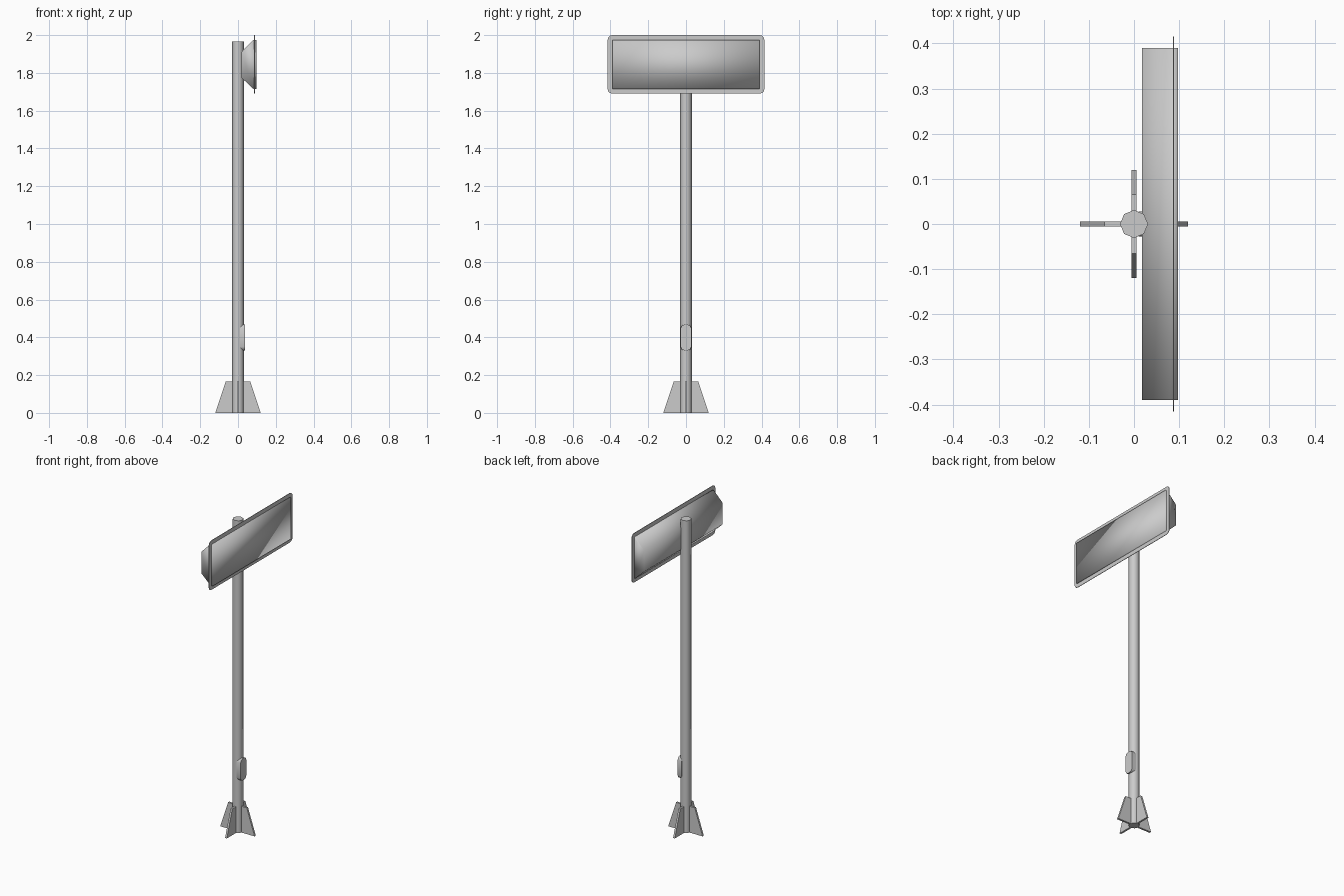
import bpy, bmesh, math

if "Cube" in bpy.data.objects:
    bpy.data.objects.remove(bpy.data.objects["Cube"], do_unlink=True)

grey = bpy.data.materials.new("grey_metal")
grey.use_nodes = True
colour = (0.6, 0.6, 0.6, 1)
grey.diffuse_color = colour
grey.node_tree.nodes["Principled BSDF"].inputs["Base Color"].default_value = colour


def prism(name, outline, axis, smooth=False, angle=None):
    """Extrude a closed outline by the vector axis."""
    bm = bmesh.new()
    face = bm.faces.new([bm.verts.new(p) for p in outline])
    new = bmesh.ops.extrude_face_region(bm, geom=[face])["geom"]
    bmesh.ops.translate(bm, vec=axis, verts=[g for g in new if isinstance(g, bmesh.types.BMVert)])
    bmesh.ops.recalc_face_normals(bm, faces=bm.faces)
    mesh = bpy.data.meshes.new(name)
    bm.to_mesh(mesh)
    bm.free()
    mesh.materials.append(grey)
    obj = bpy.data.objects.new(name, mesh)
    bpy.context.collection.objects.link(obj)
    if smooth:
        mesh.shade_smooth()
    if angle:
        bpy.ops.object.select_all(action="DESELECT")
        obj.select_set(True)
        bpy.context.view_layer.objects.active = obj
        bpy.ops.object.shade_smooth_by_angle(angle=math.radians(angle))
    return obj


def rounded(x, half_y, low, high, radius, steps):
    """Rounded rectangle facing +x."""
    points = []
    for quarter, (sy, sz) in enumerate(((1, 1), (-1, 1), (-1, -1), (1, -1))):
        cy = sy * (half_y - radius)
        cz = high - radius if sz > 0 else low + radius
        for i in range(steps + 1):
            a = math.pi / 2 * (quarter + i / steps)
            points.append((x, cy + radius * math.cos(a), cz + radius * math.sin(a)))
    return points


# Octagonal pole
octagon = [(0.031 * math.cos(i * math.pi / 4), 0.031 * math.sin(i * math.pi / 4), 0) for i in range(8)]
prism("pole", octagon, (0, 0, 1.965), angle=50)

# Four base fins
for i, side in enumerate(("left", "back", "right", "front")):
    fin = [(0.015, -0.006, 0), (0.12, -0.006, 0), (0.065, -0.006, 0.165), (0.015, -0.006, 0.165)]
    prism("base_fin_" + side, fin, (0, 0.012, 0)).rotation_euler.z = i * math.pi / 2

# Access hatch on the pole
prism("access_hatch", rounded(0.01, 0.028, 0.33, 0.468, 0.02, 2), (0.028, 0, 0), angle=50)

# Softly shaded head with sloping back, and its thin flange
profile = [(0.018, 1.775), (0.082, 1.715), (0.097, 1.715),
           (0.097, 1.975), (0.082, 1.975), (0.018, 1.91)]
prism("head", [(x, -0.39, z) for x, z in profile], (0, 0.78, 0), smooth=True)
prism("head_flange", rounded(0.086, 0.415, 1.69, 2.0, 0.025, 3), (0.003, 0, 0))
